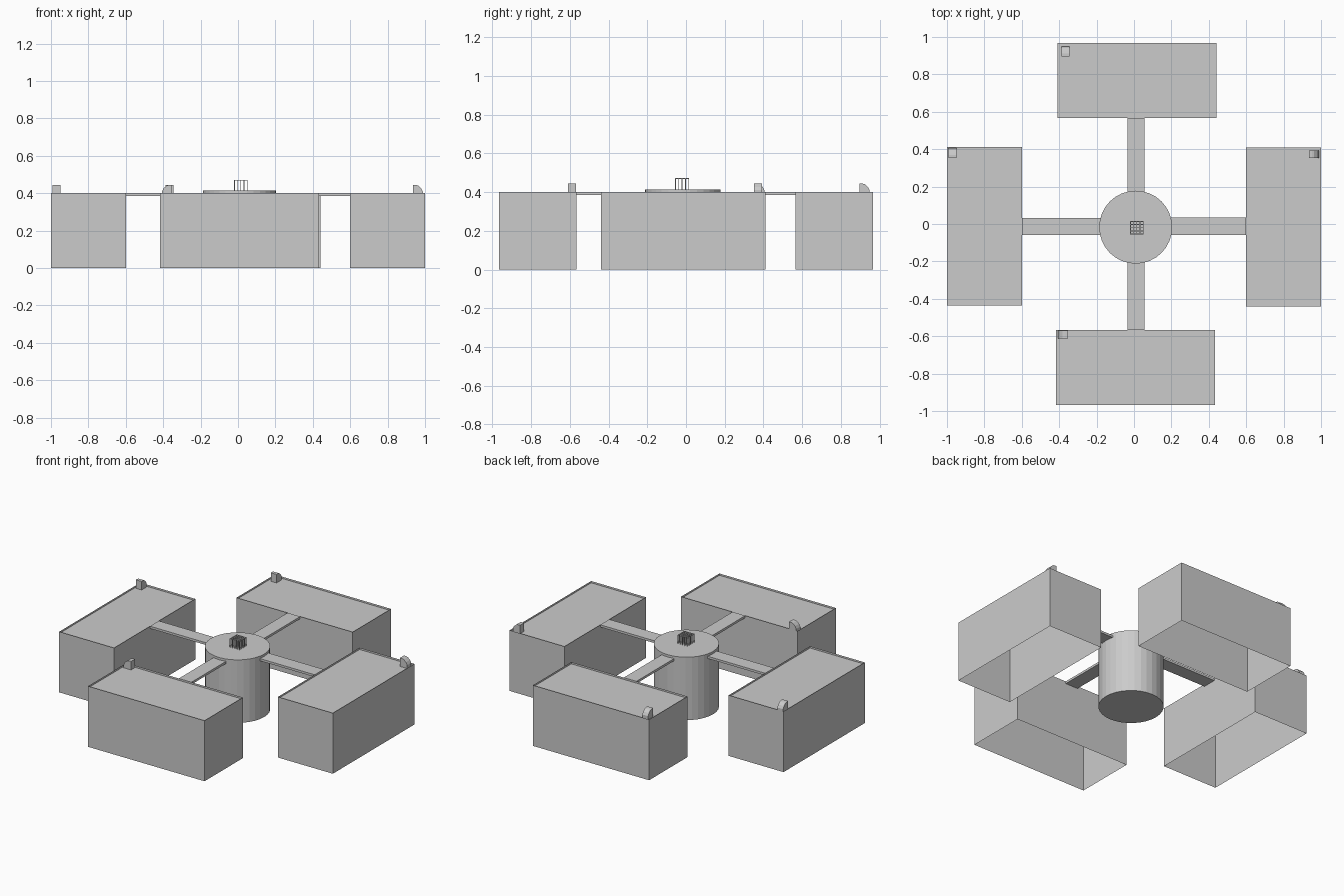
import bpy, bmesh, math
from mathutils import Vector

if "Cube" in bpy.data.objects:
    bpy.data.objects.remove(bpy.data.objects["Cube"])

grey = bpy.data.materials.new("plain_grey")
grey.diffuse_color = (0.6, 0.6, 0.6, 1)
grey.use_nodes = True
grey.node_tree.nodes["Principled BSDF"].inputs["Base Color"].default_value = grey.diffuse_color


def make(name, bm):
    mesh = bpy.data.meshes.new(name)
    bm.to_mesh(mesh)
    bm.free()
    mesh.materials.append(grey)
    ob = bpy.data.objects.new(name, mesh)
    bpy.context.collection.objects.link(ob)
    return ob


def add_box(bm, lo, hi):
    lo, hi = Vector(lo), Vector(hi)
    verts = bmesh.ops.create_cube(bm, size=1)["verts"]
    for v in verts:
        v.co = Vector([(lo[i] + hi[i]) / 2 + v.co[i] * (hi[i] - lo[i]) for i in range(3)])
    return verts


def box(name, lo, hi):
    bm = bmesh.new()
    add_box(bm, lo, hi)
    return make(name, bm)


# Thin-walled tank: open underneath, lid slightly below the rim
def tank(name, x0, x1, y0, y1, top=0.4, lid=0.388):
    bm = bmesh.new()
    add_box(bm, (x0, y0, 0), (x1, y1, top))
    bmesh.ops.delete(bm, geom=[f for f in bm.faces if abs(f.normal.z) > 0.5],
                     context='FACES_ONLY')
    bm.faces.new([bm.verts.new((x, y, lid))
                  for x, y in ((x0, y0), (x1, y0), (x1, y1), (x0, y1))])
    make(name, bm)


tank("right_tank", 0.6, 1.0, -0.44, 0.41)
tank("left_tank", -1.0, -0.6, -0.435, 0.412)
tank("back_tank", -0.408, 0.44, 0.567, 0.967)
tank("front_tank", -0.417, 0.433, -0.967, -0.567)

# Central hub
HX, HY, R = 0.009, -0.017, 0.195
bm = bmesh.new()
bmesh.ops.create_cone(bm, cap_ends=True, segments=32, radius1=R, radius2=R, depth=0.415)
bmesh.ops.translate(bm, verts=bm.verts, vec=(HX, HY, 0.2075))
make("hub", bm)

# Flat arms from hub to tanks
A0, A1 = 0.385, 0.4
box("right_arm", (0.19, -0.058, A0), (0.6, 0.036, A1))
box("left_arm", (-0.6, -0.06, A0), (-0.17, 0.032, A1))
box("back_arm", (-0.035, 0.165, A0), (0.057, 0.567, A1))
box("front_arm", (-0.035, -0.567, A0), (0.057, -0.198, A1))


# Corner spout: rounded profile sloping towards the given direction
def spout(name, cx, cy, angle):
    prof = [(-0.026, 0.388), (0.027, 0.388), (0.027, 0.41), (0.018, 0.427),
            (0.002, 0.441), (-0.01, 0.444), (-0.026, 0.444)]
    c, s = math.cos(angle), math.sin(angle)
    bm = bmesh.new()
    f = bm.faces.new([bm.verts.new((cx + u * c + 0.021 * s, cy + u * s - 0.021 * c, z))
                      for u, z in prof])
    ext = bmesh.ops.extrude_face_region(bm, geom=[f])["geom"]
    bmesh.ops.translate(bm, verts=[v for v in ext if isinstance(v, bmesh.types.BMVert)],
                        vec=(-0.042 * s, 0.042 * c, 0))
    bmesh.ops.recalc_face_normals(bm, faces=bm.faces)
    make(name, bm)


spout("right_spout", 0.961, 0.373, 0)
spout("left_spout", -0.971, 0.378, math.pi / 2)
spout("back_spout", -0.367, 0.922, math.pi / 2)
spout("front_spout", -0.379, -0.59, math.pi)

# Small lattice cage on the hub: posts with crossing bars on top
bm = bmesh.new()
CX, CY, H, T = 0.015, -0.02, 0.034, 0.002
steps = [-H + i * 2 * H / 4 for i in range(5)]
for a in steps:
    for b in steps:
        add_box(bm, (CX + a - T, CY + b - T, 0.41), (CX + a + T, CY + b + T, 0.472))
    add_box(bm, (CX + a - T, CY - H, 0.468), (CX + a + T, CY + H, 0.472))
    add_box(bm, (CX - H, CY + a - T, 0.468), (CX + H, CY + a + T, 0.472))
make("lattice_cage", bm)
